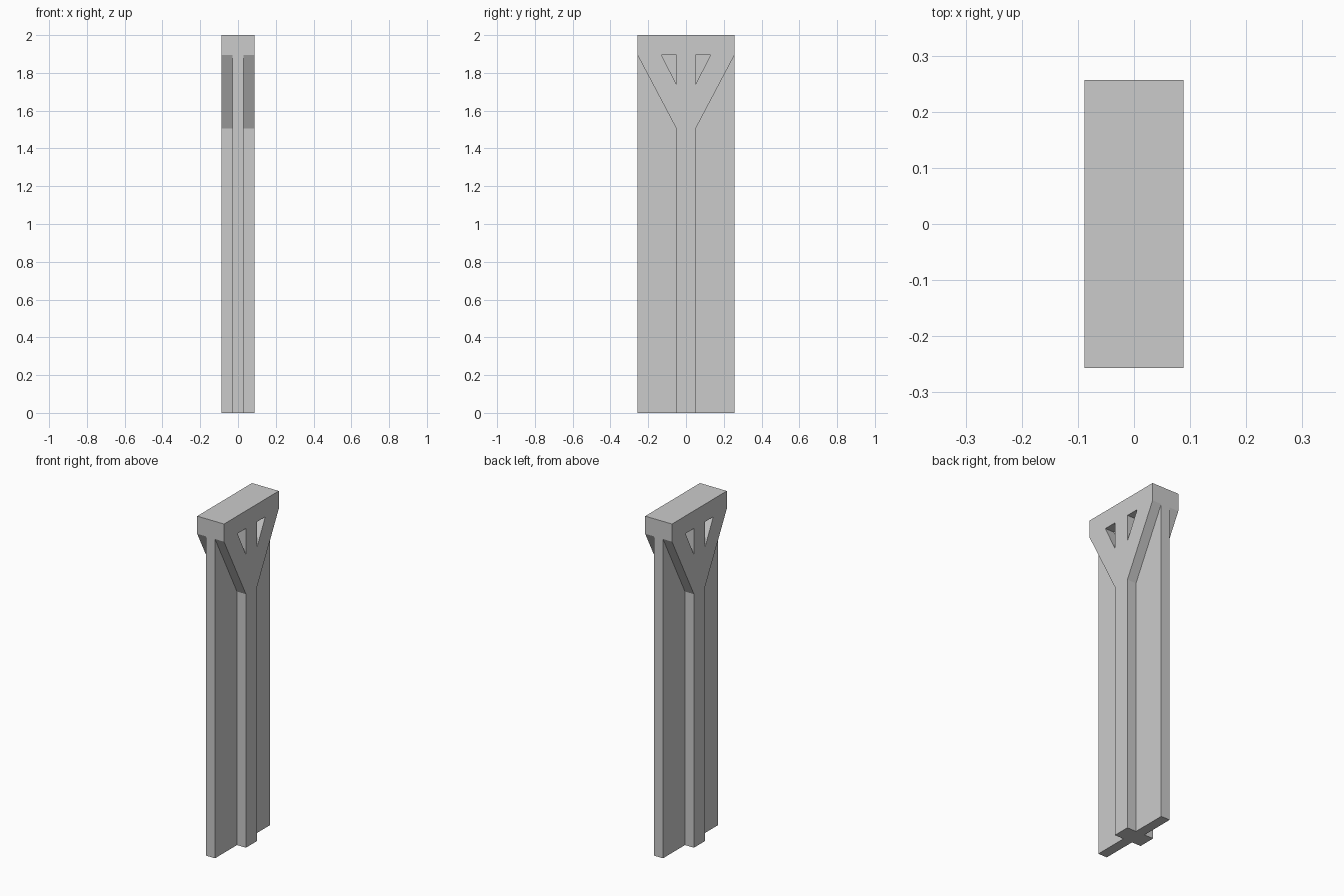
import bpy

if "Cube" in bpy.data.objects:
    bpy.data.objects.remove(bpy.data.objects["Cube"])

HALF_X, HALF_Y = 0.088, 0.257   # overall half depth and half width
PANEL_X, POST_Y = 0.029, 0.051  # half thickness of panel, half width of post
CAP_Z, TOP_Z = 1.895, 2.0


def extrude_profile(name, profile, half_x):
    """Prism from a counter-clockwise (y, z) profile, centred on x = 0."""
    n = len(profile)
    verts = [(-half_x, y, z) for y, z in profile] + [(half_x, y, z) for y, z in profile]
    faces = [tuple(reversed(range(n))), tuple(range(n, 2 * n))]
    faces += [(i, (i + 1) % n, (i + 1) % n + n, i + n) for i in range(n)]
    mesh = bpy.data.meshes.new(name)
    mesh.from_pydata(verts, [], faces)
    obj = bpy.data.objects.new(name, mesh)
    bpy.context.collection.objects.link(obj)
    return obj


def rect(half_y, z0, z1):
    return [(-half_y, z0), (half_y, z0), (half_y, z1), (-half_y, z1)]


# Thin wall panel
extrude_profile("wall_panel", rect(HALF_Y, 0, CAP_Z), PANEL_X)

# Central post standing proud on both faces
extrude_profile("center_post", rect(POST_Y, 0, CAP_Z), HALF_X)

# Top beam
extrude_profile("top_beam", rect(HALF_Y, CAP_Z, TOP_Z), HALF_X)

# Diagonal braces, leaving a triangular pocket beside the post
brace = extrude_profile("diagonal_braces", [
    (POST_Y, 1.505), (HALF_Y, CAP_Z), (0.13, CAP_Z), (POST_Y, 1.74)], HALF_X)
mirror = brace.modifiers.new("mirror", 'MIRROR')
mirror.use_axis = (False, True, False)
mirror.use_mirror_merge = False
